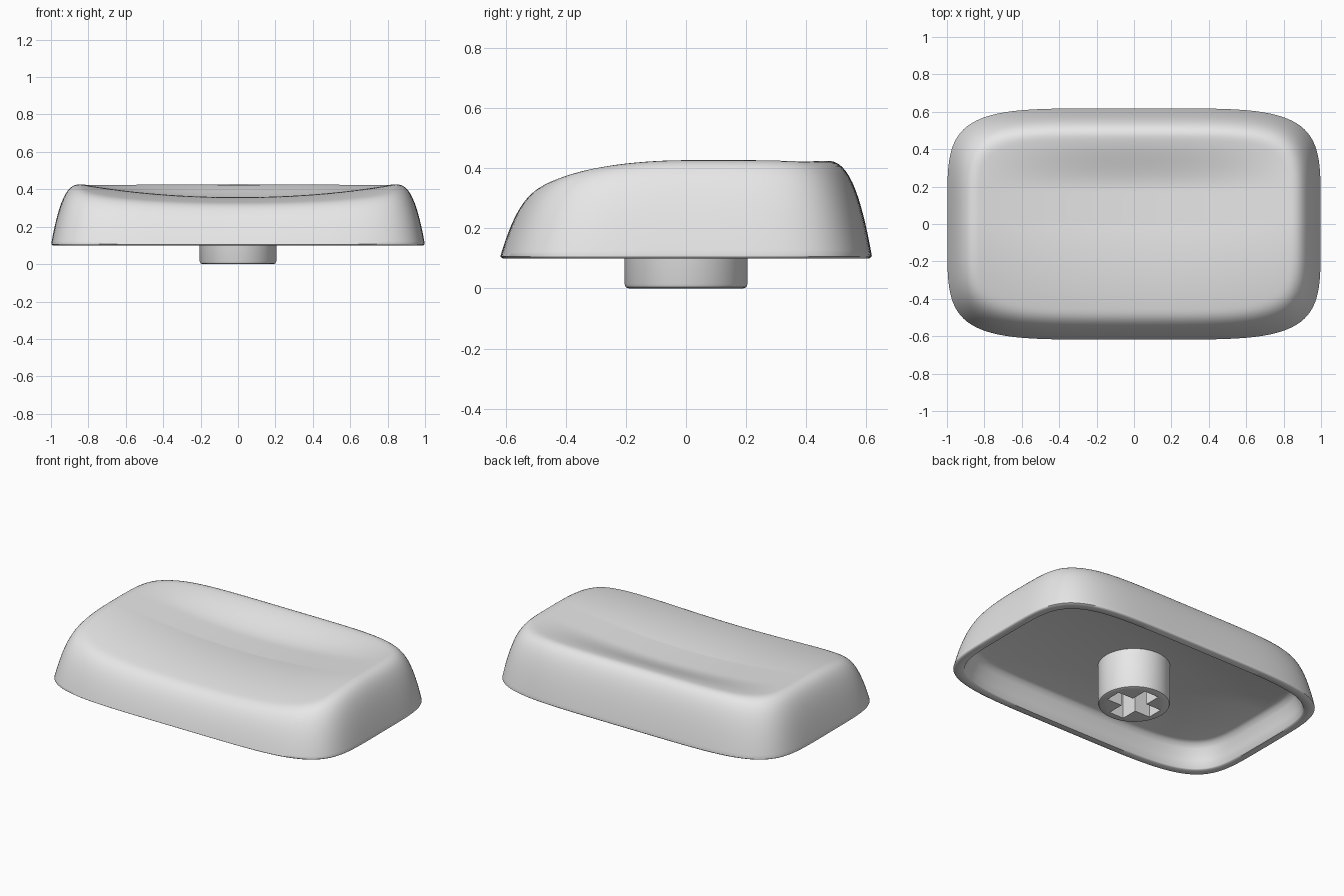
import bpy
import bmesh
import math

cube = bpy.data.objects.get("Cube")
if cube:
    bpy.data.objects.remove(cube, do_unlink=True)

HALF_X, HALF_Y, BASE = 1.0, 0.62, 0.1
SIDE_STEPS = 40       # points along each side of a ring
WALL_INSET = 0.17     # how far the wall leans in before it meets the dish

grey = bpy.data.materials.new("plain grey")
grey.use_nodes = True
grey.diffuse_color = (0.8, 0.8, 0.8, 1)
grey.node_tree.nodes["Principled BSDF"].inputs["Base Color"].default_value = (0.8, 0.8, 0.8, 1)


def outline():
    """Unit rounded square, walked evenly around its perimeter."""
    points = []
    for turn in range(4):
        for i in range(SIDE_STEPS):
            u, v = 1.0, -1 + 2 * i / SIDE_STEPS
            for _ in range(turn):
                u, v = -v, u
            r = (abs(u) ** 5 + abs(v) ** 5) ** 0.2
            points.append((u / r, v / r))
    return points


OUTLINE = outline()


def top_height(x, y):
    """Crown that slopes to the front, with a scooped dish closed by a back ridge."""
    crown = 0.427 - 0.28 * min(0, y) ** 2
    fade = min(1, max(0, (0.5 - y) / 0.32))
    fade = fade * fade * (3 - 2 * fade)
    depth = 0.075 - 0.08 * max(0, -y)
    return crown - depth * fade * max(0, 1 - (x / 0.84) ** 2)


def add_ring(bm, hx, hy, height):
    return [bm.verts.new((u * hx, v * hy, height(u * hx, v * hy))) for u, v in OUTLINE]


def bridge(bm, a, b):
    n = len(a)
    for i in range(n):
        j = (i + 1) % n
        bm.faces.new((a[i], a[j], b[j], b[i]))


def finish(bm, name, angle):
    bmesh.ops.recalc_face_normals(bm, faces=bm.faces)
    mesh = bpy.data.meshes.new(name)
    bm.to_mesh(mesh)
    bm.free()
    obj = bpy.data.objects.new(name, mesh)
    bpy.context.collection.objects.link(obj)
    mesh.materials.append(grey)
    activate(obj)
    if angle:
        bpy.ops.object.shade_smooth_by_angle(angle=math.radians(angle))
    return obj


def activate(obj):
    bpy.ops.object.select_all(action="DESELECT")
    obj.select_set(True)
    bpy.context.view_layer.objects.active = obj


# Key shell: cavity, rim, leaning wall and dished top as one loft
bm = bmesh.new()
rings = []
for inset, z in ((0.12, 0.25), (0.1, 0.24), (0.085, 0.215), (0.065, 0.15),
                 (0.055, BASE + 0.006), (0.05, BASE), (0.01, BASE), (0.002, BASE + 0.006)):
    rings.append(add_ring(bm, HALF_X - inset, HALF_Y - inset, lambda x, y, z=z: z))
bm.faces.new(rings[0])
for k in range(1, 19):
    lean = (k / 18) ** 1.6
    rise = 1 - (1 - lean) ** 3
    inset = WALL_INSET * lean
    rings.append(add_ring(bm, HALF_X - inset, HALF_Y - inset,
                          lambda x, y, f=rise: BASE + f * (top_height(x, y) - BASE)))
for k in range(23, 0, -1):
    s = k / 24
    rings.append(add_ring(bm, (HALF_X - WALL_INSET) * s, (HALF_Y - WALL_INSET) * s, top_height))
for a, b in zip(rings, rings[1:]):
    bridge(bm, a, b)
centre = bm.verts.new((0, 0, top_height(0, 0)))
last = rings[-1]
for i, v in enumerate(last):
    bm.faces.new((v, last[(i + 1) % len(last)], centre))
finish(bm, "key_shell", 50)

# Stem: round post with a softened lower edge
bm = bmesh.new()
loops = []
for radius, z in ((0.19, 0), (0.2, 0.004), (0.205, 0.015), (0.205, 0.27)):
    loops.append([bm.verts.new((radius * math.cos(math.tau * i / 64),
                                radius * math.sin(math.tau * i / 64), z)) for i in range(64)])
for a, b in zip(loops, loops[1:]):
    bridge(bm, a, b)
bm.faces.new(loops[0])
bm.faces.new(loops[-1])
stem = finish(bm, "stem", 0)

# Cross-shaped socket cut into the stem
ARM, WIDTH = 0.155, 0.05
bm = bmesh.new()
corners = []
for turn in range(4):
    for x, y in ((ARM, -WIDTH), (ARM, WIDTH), (WIDTH, WIDTH)):
        for _ in range(turn):
            x, y = -y, x
        corners.append(bm.verts.new((x, y, -0.05)))
face = bm.faces.new(corners)
extruded = bmesh.ops.extrude_face_region(bm, geom=[face])["geom"]
bmesh.ops.translate(bm, vec=(0, 0, 0.25),
                    verts=[g for g in extruded if isinstance(g, bmesh.types.BMVert)])
cutter = finish(bm, "socket_cutter", 0)
cutter.hide_render = True

activate(stem)
cut = stem.modifiers.new("socket", "BOOLEAN")
cut.operation = "DIFFERENCE"
cut.solver = "EXACT"
cut.object = cutter
bpy.ops.object.modifier_apply(modifier=cut.name)
bpy.data.objects.remove(cutter, do_unlink=True)
bpy.ops.object.shade_smooth_by_angle(angle=math.radians(40))
